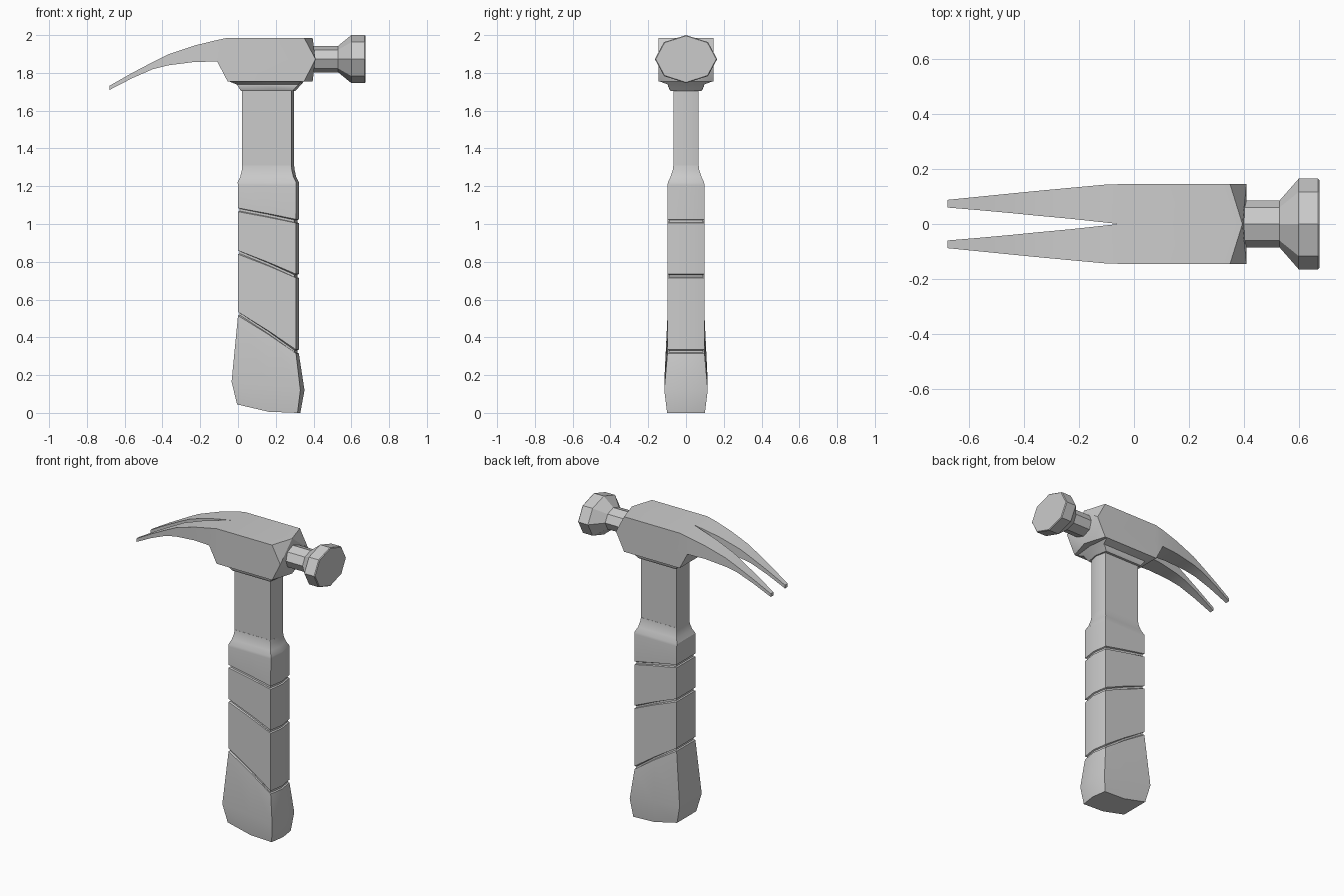
import bpy, bmesh, math

if "Cube" in bpy.data.objects:
    bpy.data.objects.remove(bpy.data.objects["Cube"])


def finish(name, bm, angle=30):
    bmesh.ops.recalc_face_normals(bm, faces=bm.faces)
    me = bpy.data.meshes.new(name)
    bm.to_mesh(me)
    bm.free()
    ob = bpy.data.objects.new(name, me)
    bpy.context.collection.objects.link(ob)
    bpy.ops.object.select_all(action='DESELECT')
    ob.select_set(True)
    bpy.context.view_layer.objects.active = ob
    bpy.ops.object.shade_smooth_by_angle(angle=math.radians(angle))
    return ob


def loft(bm, rings, cap_start=True, cap_end=True):
    """Skin a list of equally sized point rings."""
    vs = [[bm.verts.new(p) for p in r] for r in rings]
    n = len(vs[0])
    for a, b in zip(vs, vs[1:]):
        for i in range(n):
            j = (i + 1) % n
            bm.faces.new((a[i], a[j], b[j], b[i]))
    if cap_start:
        bm.faces.new(vs[0])
    if cap_end:
        bm.faces.new(vs[-1])
    return vs


# Head with split claw: one half lofted along x, then mirrored
ZM = 1.873
stations = [  # x, inner y, outer y, bottom z, top z
    (-0.68, 0.06, 0.088, 1.71, 1.732),
    (-0.56, 0.05, 0.100, 1.772, 1.80),
    (-0.45, 0.04, 0.111, 1.82, 1.858),
    (-0.37, 0.032, 0.119, 1.84, 1.898),
    (-0.23, 0.019, 0.132, 1.858, 1.945),
    (-0.11, 0.006, 0.143, 1.86, 1.974),
    (-0.055, 0.0, 0.145, 1.755, 1.986),
]
rings = []
for x, yi, yo, zb, zt in stations:
    zm = (zb + zt) / 2
    rings.append([(x, yi, zb), (x, yo, zb), (x, yo, zm),
                  (x, yo, zt), (x, yi, zt), (x, yi, zm)])
# pointed-chamfer front end
rings.append([(0.395, 0, 1.755), (0.35, 0.145, 1.755), (0.41, 0.145, ZM),
              (0.35, 0.145, 1.986), (0.395, 0, 1.986), (0.41, 0, ZM)])
bm = bmesh.new()
e = loft(bm, rings, cap_end=False)[-1]
for tri in ((0, 1, 2), (0, 2, 5), (2, 3, 4), (2, 4, 5)):
    bm.faces.new([e[i] for i in tri])
inner = [f for f in bm.faces if all(abs(v.co.y) < 1e-5 for v in f.verts)]
bmesh.ops.delete(bm, geom=inner, context='FACES')
head = finish("claw_head", bm, 25)
mir = head.modifiers.new("mirror", 'MIRROR')
mir.use_axis = (False, True, False)

# Striking poll: octagonal neck, flare and face
bm = bmesh.new()
loft(bm, [[(x, ry * math.cos(k * math.pi / 4), ZM + rz * math.sin(k * math.pi / 4))
           for k in range(8)]
          for x, ry, rz in ((0.38, 0.085, 0.07), (0.53, 0.085, 0.07),
                            (0.60, 0.165, 0.127), (0.67, 0.165, 0.127),
                            (0.675, 0.16, 0.123))])
finish("striking_poll", bm, 25)


def section(xl, xr, y, zl, zr=None, zm=None, nose=0.015):
    """Handle section with a flat back end, slightly bowed right end, tilted in z."""
    zr = zl if zr is None else zr
    zm = (zl + zr) / 2 if zm is None else zm
    xm, xc = (xl + xr) / 2, xr - nose
    return [(xl, -y, zl), (xm, -y, zm), (xc, -y, zr), (xr, 0, zr),
            (xc, y, zr), (xm, y, zm), (xl, y, zl)]


# Collar under the head
bm = bmesh.new()
loft(bm, [section(-0.05, 0.35, 0.143, 1.756), section(-0.005, 0.335, 0.095, 1.738),
          section(0.0, 0.325, 0.095, 1.728), section(0.015, 0.305, 0.082, 1.705)])
finish("collar", bm)

# Shank
bm = bmesh.new()
loft(bm, [section(0.022, 0.297, 0.066, 1.25), section(0.022, 0.297, 0.066, 1.74)])
finish("shank", bm)

# Grip: shoulder, three tilted grooves, flared butt
sec = [section(0.022, 0.297, 0.067, 1.31), section(0.02, 0.30, 0.07, 1.285),
       section(0.012, 0.308, 0.082, 1.25), section(-0.002, 0.323, 0.096, 1.22),
       section(0.0, 0.323, 0.098, 1.205)]
for zl, zr in ((1.075, 1.015), (0.85, 0.725), (0.525, 0.325)):
    for dz, d in ((0.01, 0), (0.006, 0.008), (-0.006, 0.008), (-0.01, 0)):
        sec.append(section(d, 0.322 - d, 0.098 - d, zl + dz, zr + dz))
sec += [section(-0.034, 0.352, 0.115, 0.165, 0.12, nose=0.022),
        section(-0.005, 0.33, 0.1, 0.045, 0.0, 0.006)]
bm = bmesh.new()
loft(bm, sec)
finish("grip", bm)
